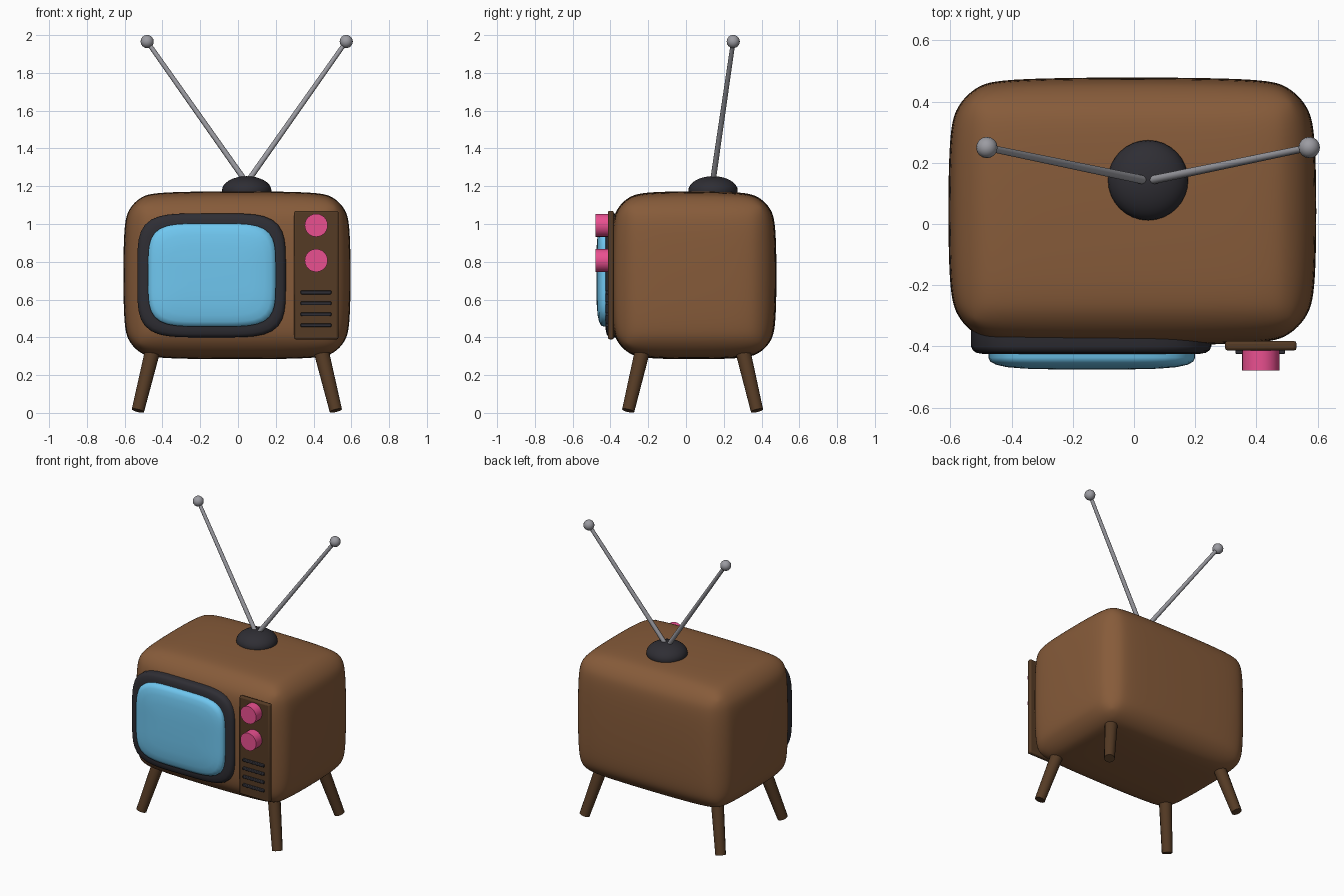
import bpy, bmesh, math
from mathutils import Vector

if "Cube" in bpy.data.objects:
    bpy.data.objects.remove(bpy.data.objects["Cube"])


def mat(name, r, g, b):
    m = bpy.data.materials.new(name)
    m.diffuse_color = (r, g, b, 1)
    m.use_nodes = True
    m.node_tree.nodes["Principled BSDF"].inputs["Base Color"].default_value = m.diffuse_color
    return m


BROWN = mat("wood", 0.24, 0.105, 0.042)
DARK_WOOD = mat("dark_wood", 0.09, 0.043, 0.018)
BLACK = mat("dark_plastic", 0.028, 0.027, 0.034)
BLUE = mat("glass", 0.16, 0.57, 0.87)
PINK = mat("pink_plastic", 0.82, 0.08, 0.28)
METAL = mat("metal", 0.33, 0.33, 0.36)


def finish(ob, name, material, angle=40):
    ob.name = name
    ob.data.materials.append(material)
    bpy.ops.object.select_all(action='DESELECT')
    ob.select_set(True)
    bpy.context.view_layer.objects.active = ob
    bpy.ops.object.shade_smooth_by_angle(angle=math.radians(angle))
    return ob


def box(name, lo, hi, material, bevel, segments, subdiv=0):
    lo, hi = Vector(lo), Vector(hi)
    bpy.ops.mesh.primitive_cube_add(size=1, location=(lo + hi) / 2)
    ob = bpy.context.object
    ob.scale = hi - lo
    bpy.ops.object.transform_apply(location=False, rotation=False, scale=True)
    b = ob.modifiers.new("bevel", 'BEVEL')
    b.width, b.segments = bevel, segments
    if subdiv:
        s = ob.modifiers.new("subdivision", 'SUBSURF')
        s.levels = s.render_levels = subdiv
    return finish(ob, name, material, 180 if subdiv else 30)


def rod(name, start, end, r1, r2, sides, material):
    start, end = Vector(start), Vector(end)
    d = end - start
    bpy.ops.mesh.primitive_cone_add(vertices=sides, radius1=r1, radius2=r2, depth=d.length,
                                    location=(start + end) / 2,
                                    rotation=d.to_track_quat('Z', 'Y').to_euler())
    return finish(bpy.context.object, name, material)


def ball(name, loc, scale, segs, rings, material):
    bpy.ops.mesh.primitive_uv_sphere_add(segments=segs, ring_count=rings, radius=1, location=loc)
    bpy.context.object.scale = scale
    return finish(bpy.context.object, name, material)


def pillow(name, cx, cz, hw, hh, profile, material, n=4.6, count=64):
    """Squarish oval outline lofted forward through (inset, y) steps."""
    bm = bmesh.new()
    rings = []
    for inset, y in profile:
        ring = []
        for i in range(count):
            a = math.tau * (i + 0.5) / count
            c, s = math.cos(a), math.sin(a)
            k = (abs(c) ** n + abs(s) ** n) ** (-1 / n)
            ring.append(bm.verts.new((cx + (hw - inset) * c * k, y, cz + (hh - inset) * s * k)))
        rings.append(ring)
    for a, b in zip(rings, rings[1:]):
        for i in range(count):
            j = (i + 1) % count
            bm.faces.new((a[i], a[j], b[j], b[i]))
    bm.faces.new(rings[0])
    bm.faces.new(rings[-1])
    bmesh.ops.recalc_face_normals(bm, faces=bm.faces)
    me = bpy.data.meshes.new(name)
    bm.to_mesh(me)
    bm.free()
    ob = bpy.data.objects.new(name, me)
    bpy.context.collection.objects.link(ob)
    return finish(ob, name, material, 50)


# Cabinet
box("cabinet", (-0.609, -0.398, 0.282), (0.598, 0.481, 1.175), BROWN, 0.19, 3, 3)

# Screen surround and glass
pillow("screen_surround", -0.14, 0.728, 0.393, 0.328,
       [(0, -0.33), (0, -0.4), (0.006, -0.413), (0.018, -0.421), (0.04, -0.425)], BLACK)
pillow("screen", -0.138, 0.73, 0.338, 0.273,
       [(0, -0.40), (0, -0.437), (0.006, -0.45), (0.025, -0.46),
        (0.06, -0.468), (0.12, -0.473), (0.2, -0.475)], BLUE)

# Control panel with knobs and speaker slots
box("control_panel", (0.297, -0.414, 0.389), (0.532, -0.382, 1.07), DARK_WOOD, 0.01, 2)
for i, z in enumerate((0.993, 0.807)):
    rod(f"knob_{i + 1}", (0.414, -0.39, z), (0.414, -0.479, z), 0.061, 0.061, 24, PINK)
for i in range(4):
    z = 0.464 + 0.058 * i
    box(f"speaker_slot_{i + 1}", (0.332, -0.425, z - 0.01), (0.494, -0.395, z + 0.01), BLACK, 0.004, 2)

# Splayed legs
for sx, side in ((-1, "left"), (1, "right")):
    for sy, end in ((-1, "front"), (1, "back")):
        rod(f"{end}_{side}_leg",
            (-0.006 + sx * 0.524, 0.035 + sy * 0.341, 0.012),
            (-0.006 + sx * 0.436, 0.035 + sy * 0.256, 0.37), 0.034, 0.042, 12, DARK_WOOD)

# Aerial
ball("aerial_base", (0.046, 0.143, 1.177), (0.131, 0.131, 0.076), 32, 16, BLACK)
for sx, side in ((-1, "left"), (1, "right")):
    tip = (0.046 + sx * 0.527, 0.25, 1.966)
    rod(f"{side}_aerial_rod", (0.046 + sx * 0.005, 0.142, 1.225), tip, 0.015, 0.012, 10, METAL)
    ball(f"{side}_aerial_tip", tip, (0.035, 0.035, 0.035), 16, 8, METAL)
